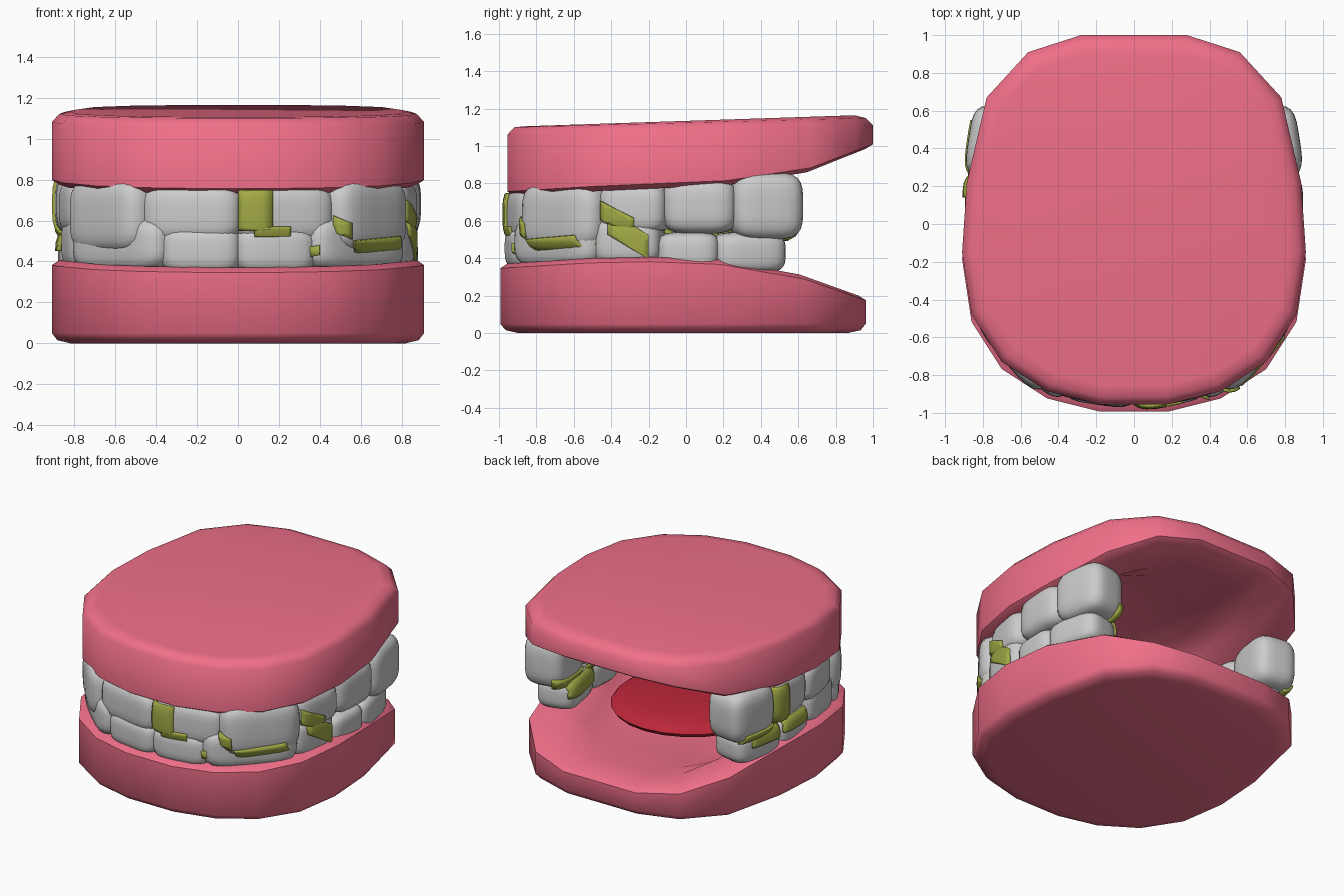
import bpy, bmesh, math
from mathutils import Vector

if "Cube" in bpy.data.objects:
    bpy.data.objects.remove(bpy.data.objects["Cube"])

def material(name, rgb):
    m = bpy.data.materials.new(name)
    m.diffuse_color = (*rgb, 1)
    m.use_nodes = True
    m.node_tree.nodes["Principled BSDF"].inputs["Base Color"].default_value = m.diffuse_color
    return m

PINK = material("gum_pink", (0.87, 0.16, 0.25))
RED = material("tongue_red", (0.50, 0.02, 0.04))
YELLOW = material("plaque_yellow", (0.36, 0.40, 0.06))

def finish(bm, name, mat=None, angle=50):
    bmesh.ops.recalc_face_normals(bm, faces=bm.faces)
    me = bpy.data.meshes.new(name)
    bm.to_mesh(me)
    bm.free()
    ob = bpy.data.objects.new(name, me)
    bpy.context.collection.objects.link(ob)
    if mat:
        me.materials.append(mat)
    bpy.ops.object.select_all(action='DESELECT')
    ob.select_set(True)
    bpy.context.view_layer.objects.active = ob
    bpy.ops.object.shade_smooth_by_angle(angle=math.radians(angle))
    return ob

def interp(pts, t):
    if t <= pts[0][0]:
        return pts[0][1]
    for (a, p), (b, q) in zip(pts, pts[1:]):
        if t <= b:
            return p + (q - p) * (t - a) / (b - a)
    return pts[-1][1]

# gum outline, right half from front to back
HALF = [(.18, -.975), (.46, -.905), (.70, -.75), (.86, -.5), (.91, -.17),
        (.885, .2), (.78, .65), (.56, .89), (.28, .98)]
OUTLINE = HALF + [(-x, y) for x, y in reversed(HALF)]

def gum(name, dy, rings):
    bm = bmesh.new()
    loops = [[bm.verts.new((x * k, y * k + dy, zf(y))) for x, y in OUTLINE]
             for k, zf in rings]
    n = len(OUTLINE)
    for a, b in zip(loops, loops[1:]):
        for i in range(n):
            j = (i + 1) % n
            bm.faces.new((a[i], a[j], b[j], b[i]))
    bm.faces.new(loops[0])
    bm.faces.new(loops[-1])
    return finish(bm, name, PINK)

# upper gum with hollow palate
UP_RIM = [(-1, .73), (-.5, .76), (.2, .79), (.6, .84), (.98, .985)]
up = lambda y: interp(UP_RIM, y)
gum("upper_gum", .02, [
    (.90, lambda y: 1.135 + .03 * y), (.96, lambda y: 1.125 + .025 * y),
    (1.0, lambda y: 1.085 + .025 * y), (1.0, lambda y: up(y) + .025),
    (.96, up), (.72, lambda y: up(y) + .01),
    (.62, lambda y: max(.93, up(y) + .02)), (.45, lambda y: 1.01)])

# lower gum with recessed floor
LOW_RIM = [(-1, .37), (-.5, .40), (0, .41), (.5, .365), (.98, .20)]
low = lambda y: interp(LOW_RIM, y)
gum("lower_gum", -.018, [
    (.90, lambda y: 0), (.97, lambda y: .015), (1.0, lambda y: .05),
    (1.0, lambda y: low(y) - .025), (.96, low),
    (.74, lambda y: low(y) - .01),
    (.64, lambda y: min(.24, low(y) - .01)), (.45, lambda y: .17)])

# tongue
bm = bmesh.new()
bmesh.ops.create_uvsphere(bm, u_segments=24, v_segments=12, radius=1)
for v in bm.verts:
    x, y, z = v.co
    v.co = (x * .52, y * .58 - .1, z * .10 + .34 + .03 * y)
finish(bm, "tongue", RED)

# tooth arches: boundary points of the right half, outward bulge, bottom and top
UPPER = dict(pts=[(0, -.955), (.47, -.86), (.80, -.47), (.87, -.12), (.885, .26), (.83, .63)],
             out=[.035, .08, .025, .015, .02],
             z=[(.49, .78), (.44, .81), (.53, .80), (.53, .83), (.50, .86)], depth=.30)
LOWER = dict(pts=[(0, -.965), (.38, -.91), (.80, -.50), (.86, -.15), (.875, .17), (.80, .54)],
             out=[.02, .06, .02, .01, .01],
             z=[(.34, .57), (.35, .62), (.36, .62), (.33, .54), (.32, .54)], depth=.28)

def tooth_mesh(arch, i, side, grow=0.0):
    a, b = Vector(arch['pts'][i]), Vector(arch['pts'][i + 1])
    t = (b - a).normalized()
    n = Vector((t.y, -t.x))
    half_d = arch['depth'] / 2
    c = (a + b) / 2 + n * (arch['out'][i] - half_d)
    z0, z1 = arch['z'][i]
    half_w = (b - a).length / 2 * 1.04
    bm = bmesh.new()
    bmesh.ops.create_cube(bm, size=2)
    bmesh.ops.subdivide_edges(bm, edges=bm.edges[:], cuts=7, use_grid_fill=True)
    for v in bm.verts:
        p = v.co / sum(abs(q) ** 4 for q in v.co) ** .25
        xy = c + t * p.x * (half_w + grow) + n * p.y * (half_d + grow)
        v.co = (xy.x * side, xy.y, (z0 + z1) / 2 + p.z * ((z1 - z0) / 2 + grow))
    bmesh.ops.recalc_face_normals(bm, faces=bm.faces)
    return bm, Vector((n.x * side, n.y, 0))

for side, s_name in ((1, "right"), (-1, "left")):
    for arch, a_name in ((UPPER, "upper"), (LOWER, "lower")):
        for i in range(5):
            finish(tooth_mesh(arch, i, side)[0], f"{a_name}_tooth_{s_name}_{i + 1}")

# plaque: clipped piece of a slightly swollen tooth surface
def plaque(arch, i, side, axis, lo, hi, z0, z1, slope=0.0):
    bm, n = tooth_mesh(arch, i, side, .014)
    along = Vector((1, 0, 0)) if axis == 'x' else Vector((0, 1, 0))
    up_dir = Vector((0, 0, 1)) - along * slope
    mid = along * (lo + hi) / 2
    planes = [(along * lo, -along), (along * hi, along),
              (mid + Vector((0, 0, z0)), -up_dir), (mid + Vector((0, 0, z1)), up_dir)]
    for co, no in planes:
        bmesh.ops.bisect_plane(bm, geom=bm.verts[:] + bm.edges[:] + bm.faces[:],
                               plane_co=co, plane_no=no, clear_outer=True)
    bm.normal_update()
    bmesh.ops.delete(bm, geom=[f for f in bm.faces if f.normal.dot(n) < .1], context='FACES')
    if not bm.faces:
        bm.free()
        return
    ob = finish(bm, "plaque_patch", YELLOW, 40)
    mod = ob.modifiers.new("thickness", 'SOLIDIFY')
    mod.thickness = .022
    mod.offset = -1

U, L = UPPER, LOWER
for spec in [
    # front
    (U, 0, 1, 'x', .00, .17, .55, .75), (U, 0, 1, 'x', .08, .26, .52, .57),
    (U, 0, -1, 'x', -.23, .00, .53, .59), (L, 0, -1, 'x', -.30, -.17, .38, .52),
    (U, 1, 1, 'x', .44, .56, .53, .61, -.4), (U, 1, 1, 'x', .57, .80, .42, .51, .1),
    (L, 1, 1, 'x', .29, .40, .42, .47, .2), (U, 1, -1, 'x', -.75, -.58, .42, .49, -.1),
    (U, 1, -1, 'x', -.81, -.75, .46, .78),
    # right side
    (U, 2, 1, 'y', -.46, -.28, .56, .66, -.5), (L, 2, 1, 'y', -.42, -.20, .46, .59, -.6),
    (U, 3, 1, 'y', -.12, .22, .51, .58), (U, 4, 1, 'y', .24, .66, .48, .57, .1),
    (L, 4, 1, 'y', .17, .50, .43, .54),
    # left side
    (U, 2, -1, 'y', -.30, -.14, .52, .78), (U, 3, -1, 'y', .14, .28, .50, .80),
    (L, 3, -1, 'y', -.10, .16, .45, .54), (U, 4, -1, 'y', .26, .55, .48, .56),
    (L, 4, -1, 'y', .20, .45, .44, .54),
]:
    plaque(*spec)
